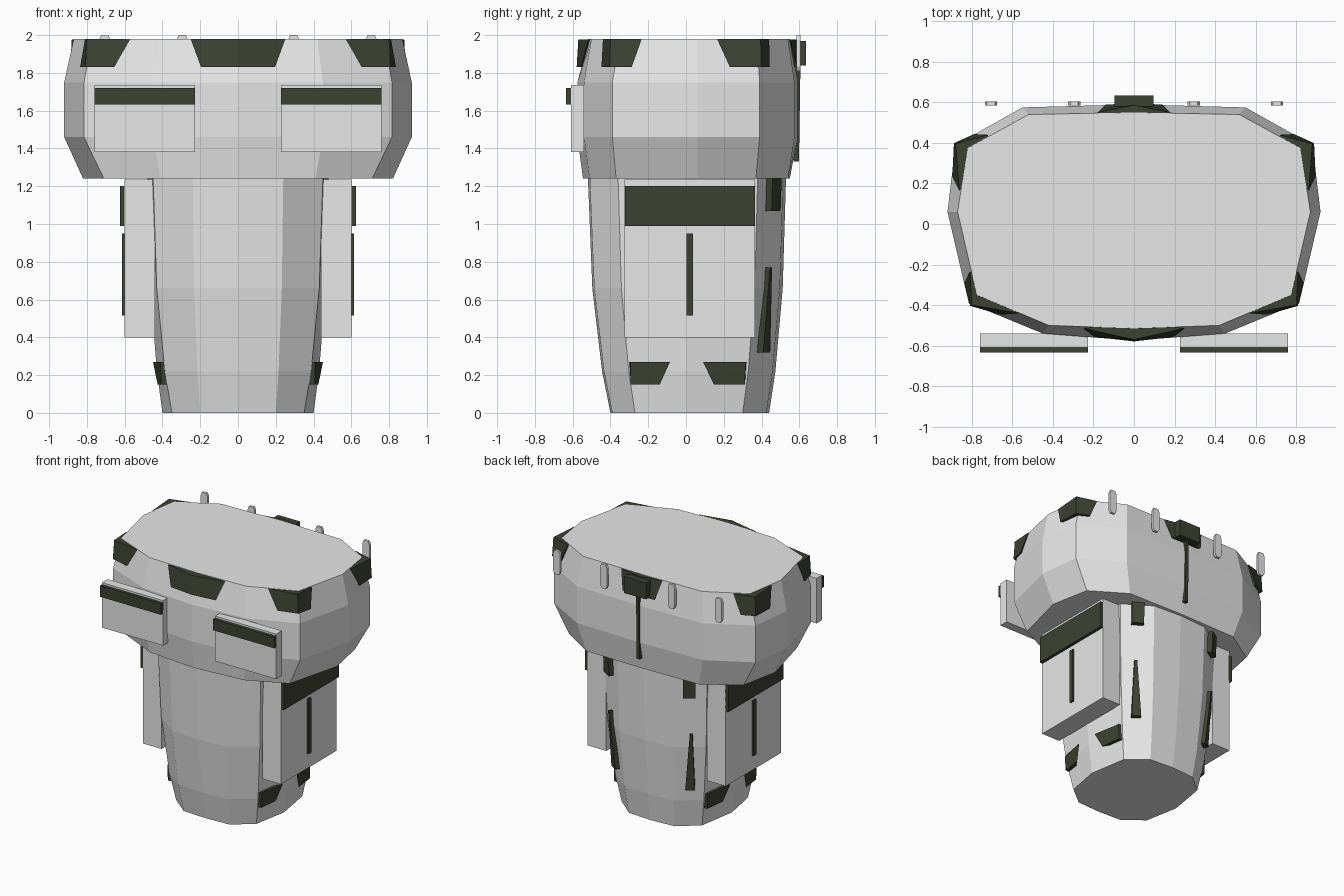
import bpy, bmesh, math
from mathutils import Vector

if "Cube" in bpy.data.objects:
    bpy.data.objects.remove(bpy.data.objects["Cube"])


def material(name, rgb):
    m = bpy.data.materials.new(name)
    m.diffuse_color = (*rgb, 1)
    m.use_nodes = True
    m.node_tree.nodes["Principled BSDF"].inputs["Base Color"].default_value = m.diffuse_color
    return m


GREY = material("light grey", (0.8, 0.8, 0.8))
DARK = material("dark olive", (0.045, 0.054, 0.031))


def loft(name, rings, mat):
    """Closed solid through rings of equal point count."""
    bm = bmesh.new()
    loops = [[bm.verts.new(p) for p in ring] for ring in rings]
    n = len(loops[0])
    for a, b in zip(loops, loops[1:]):
        for i in range(n):
            j = (i + 1) % n
            bm.faces.new((a[i], a[j], b[j], b[i]))
    bm.faces.new(loops[0][::-1])
    bm.faces.new(loops[-1])
    bmesh.ops.recalc_face_normals(bm, faces=bm.faces)
    me = bpy.data.meshes.new(name)
    bm.to_mesh(me)
    bm.free()
    me.materials.append(mat)
    ob = bpy.data.objects.new(name, me)
    bpy.context.collection.objects.link(ob)
    return ob


def box(name, x, y, z, mat):
    """Box from (min, max) ranges."""
    rings = [[(x[0], y[0], h), (x[1], y[0], h), (x[1], y[1], h), (x[0], y[1], h)] for h in z]
    return loft(name, rings, mat)


def full_ring(half):
    """Mirror a front-to-back half outline across x = 0."""
    return half + [(-x, y) for x, y in half[-2:0:-1]]


def body(name, low, high, steps, mat):
    """Loft blending two outlines; steps are (z, blend)."""
    a, b = full_ring(low), full_ring(high)
    rings = [[(p[0] + (q[0] - p[0]) * t, p[1] + (q[1] - p[1]) * t, z)
              for p, q in zip(a, b)] for z, t in steps]
    return loft(name, rings, mat)


# lower tapered body
body("lower_body",
     [(0, -.40), (.20, -.39), (.35, -.27), (.40, 0), (.35, .30), (.20, .425), (0, .44)],
     [(0, -.52), (.24, -.51), (.45, -.36), (.48, 0), (.45, .38), (.24, .515), (0, .53)],
     [(0, 0), (.22, .37), (.66, .8), (1.26, 1)], GREY)

# wide upper body: lower flare, then upper part closing in at the top
wide = [(0, -.575), (.45, -.54), (.815, -.39), (.92, .06), (.88, .39), (.55, .575), (0, .59)]
under = [(0, -.545), (.41, -.51), (.71, -.37), (.82, .06), (.76, .37), (.49, .54), (0, .55)]
top = [(0, -.515), (.42, -.50), (.775, -.35), (.87, .06), (.82, .375), (.52, .54), (0, .55)]
loft("upper_body", [[(x, y, z) for x, y in full_ring(h)] for h, z in
                    ((under, 1.24), (wide, 1.46), (wide, 1.75), (top, 1.98))], GREY)


def patch(name, tip_a, corner, tip_b, z, drift):
    """Dark wedge wrapped round a corner, narrowing downwards."""
    a, c, b = Vector(tip_a), Vector(corner), Vector(tip_b)
    upper = [a, c, b, c * .85]
    lower = [t.lerp(c, .27) + t.normalized() * drift for t in (a, b)]
    lower = [lower[0], c + c.normalized() * drift * .3, lower[1], c * .85]
    return loft(name, [[(p.x, p.y, h) for p in r] for r, h in ((lower, z[0]), (upper, z[1]))], DARK)


# centre patches on the rim
RIM = (1.83, 1.978)
patch("front_rim_patch", (-.25, -.515), (0, -.57), (.25, -.515), RIM, .03)
patch("back_rim_patch", (-.18, .55), (0, .587), (.18, .55), RIM, .03)

for s, side in ((1, "right"), (-1, "left")):
    def xr(a, b):
        return sorted((s * a, s * b))

    # corner patches on the rim and near the foot
    for label, a, c, b, z, drift in (
            ("front_corner_patch", (.57, -.44), (.80, -.40), (.81, -.235), RIM, .03),
            ("back_corner_patch", (.72, .44), (.88, .395), (.862, .165), RIM, .03),
            ("front_foot_patch", (.375, -.305), (.41, -.295), (.45, -.085), (.15, .27), -.014),
            ("back_foot_patch", (.375, .325), (.41, .315), (.45, .09), (.15, .27), -.014)):
        patch(f"{side}_{label}", (s * a[0], a[1]), (s * c[0], c[1]), (s * b[0], b[1]), z, drift)

    # side pouch with flap and strap
    box(f"{side}_side_pouch", xr(.44, .602), (-.325, .365), (.40, 1.235), GREY)
    box(f"{side}_side_flap", xr(.595, .626), (-.322, .365), (.99, 1.20), DARK)
    box(f"{side}_side_strap", xr(.595, .614), (.002, .036), (.515, .95), DARK)

    # chest pouch with trim
    box(f"{side}_chest_pouch", xr(.227, .76), (-.61, -.54), (1.38, 1.735), GREY)
    box(f"{side}_chest_trim", xr(.227, .76), (-.634, -.605), (1.632, 1.72), DARK)

    # back pegs with chamfered ends
    for i, px in enumerate((.295, .705)):
        rings = [[(s * px + u * w, y, z) for u, y in ((-1, .585), (1, .585), (1, .605), (-1, .605))]
                 for z, w in ((1.81, .017), (1.835, .03), (1.975, .03), (2.0, .019))]
        loft(f"{side}_back_peg_{i + 1}", rings, GREY)

    # diagonal rear buckle and tapered strap, lying on the back corner faces
    along, out = Vector((s * .85, -.53)), Vector((s * .53, .85))

    def diagonal(name, spans):
        rings = []
        for cx, cy, z, w in spans:
            c = Vector((s * cx, cy))
            rings.append([(*(c + along * u * w + out * v), z)
                          for u, v in ((-1, -.02), (1, -.02), (1, .018), (-1, .018))])
        loft(name, rings, DARK)

    diagonal(f"{side}_rear_buckle", ((.352, .462, 1.07, .045), (.355, .467, 1.24, .045)))
    diagonal(f"{side}_rear_strap", ((.325, .412, .32, .035), (.35, .435, .77, .01)))

# centre back buckle and hanging strap
box("back_buckle", (-.095, .095), (.58, .635), (1.84, 1.97), DARK)
loft("back_strap", [[(-w, y - .03, z), (w, y - .03, z), (w, y, z), (-w, y, z)]
                    for z, y, w in ((1.33, .598, .014), (1.84, .606, .01))], DARK)
